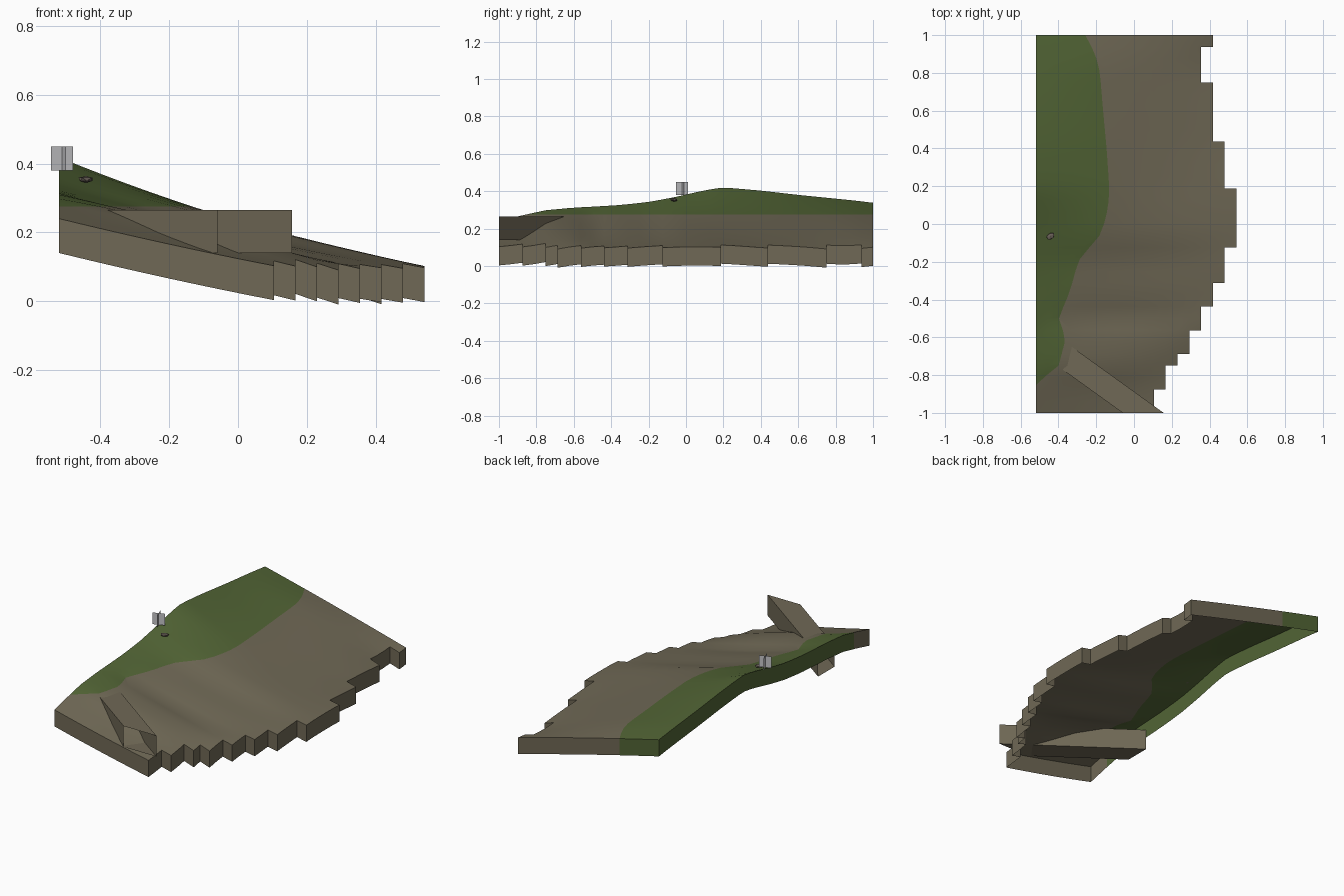
import bpy, bmesh, math, random
from mathutils import Vector, Matrix

if "Cube" in bpy.data.objects:
    bpy.data.objects.remove(bpy.data.objects["Cube"], do_unlink=True)


def material(name, rgb):
    m = bpy.data.materials.new(name)
    m.use_nodes = True
    m.diffuse_color = (*rgb, 1)
    bsdf = m.node_tree.nodes["Principled BSDF"]
    bsdf.inputs["Base Color"].default_value = (*rgb, 1)
    bsdf.inputs["Roughness"].default_value = 0.9
    return m


EARTH = material("earth brown", (0.16, 0.14, 0.092))
GRASS = material("grass green", (0.085, 0.13, 0.036))
PALE = material("pale grey", (0.55, 0.55, 0.57))
STONE = material("stone grey brown", (0.14, 0.115, 0.095))


def add_object(name, bm, *mats):
    me = bpy.data.meshes.new(name)
    bm.to_mesh(me)
    bm.free()
    ob = bpy.data.objects.new(name, me)
    bpy.context.collection.objects.link(ob)
    for m in mats:
        me.materials.append(m)
    return ob


# Hill profile stations: y, height at the high edge, sag, x of the low edge
STATIONS = [
    (-1, .24, .004, .105), (-.87, .272, 0, .165), (-.75, .298, -.016, .22),
    (-.6, .312, -.006, .3), (-.5, .317, .024, .35), (-.35, .326, .012, .42),
    (-.2, .342, .021, .49), (-.05, .37, .008, .535), (.1, .405, .022, .54),
    (.2, .42, .029, .525), (.4, .403, .014, .46), (.6, .38, 0, .42),
    (.8, .36, -.014, .37), (.9, .35, -.013, .375), (1, .338, -.004, .41)]
X0, CELL, LOW, GRASS_LINE, SKIRT = -.52, 1 / 16, .103, .275, .1


def height(x, y):
    for a, b in zip(STATIONS, STATIONS[1:]):
        if y <= b[0]:
            break
    f = (y - a[0]) / (b[0] - a[0])
    top, sag, edge = (p + (q - p) * f for p, q in zip(a[1:], b[1:]))
    t = (x - X0) / (edge - X0)
    return top + (LOW - top) * t - 4 * sag * t * (1 - t)


# Terrain sheet: rows of square cells with a stepped low side
# (number of rows, cells per row)
STEPS = [(2, 10), (2, 11), (1, 12), (2, 13), (2, 14), (2, 15),
         (3, 16), (5, 17), (4, 16), (5, 15), (3, 14), (1, 15)]
bm = bmesh.new()
grid = {}


def corner(i, j):
    if (i, j) not in grid:
        x, y = X0 + i * CELL, -1 + j * CELL
        grid[i, j] = bm.verts.new((x, y, height(x, y)))
    return grid[i, j]


row = 0
for rows, cells in STEPS:
    for j in range(row, row + rows):
        for i in range(cells):
            bm.faces.new([corner(i, j), corner(i + 1, j),
                          corner(i + 1, j + 1), corner(i, j + 1)])
    row += rows

# Cut the sheet along the grass line, then hang a skirt from its border
bmesh.ops.triangulate(bm, faces=bm.faces[:])
bmesh.ops.bisect_plane(bm, geom=bm.verts[:] + bm.edges[:] + bm.faces[:],
                       dist=1e-5, plane_co=(0, 0, GRASS_LINE), plane_no=(0, 0, 1))
border = [e for e in bm.edges if e.is_boundary]
skirt = bmesh.ops.extrude_edge_only(bm, edges=border)
for v in skirt["geom"]:
    if isinstance(v, bmesh.types.BMVert):
        v.co.z -= SKIRT
bmesh.ops.recalc_face_normals(bm, faces=bm.faces[:])
if sum(f.normal.z for f in bm.faces) < 0:
    bmesh.ops.reverse_faces(bm, faces=bm.faces[:])
for f in bm.faces:
    f.material_index = int(max(v.co.z for v in f.verts) > GRASS_LINE + 1e-4)
hill = add_object("hillside", bm, EARTH, GRASS)
bpy.context.view_layer.objects.active = hill
hill.select_set(True)
bpy.ops.object.shade_smooth_by_angle(angle=math.radians(35))

# Square open tunnel crossing the hill at an angle
bm = bmesh.new()
SLOPE = -.72
loops = []
for at_front in (True, False):
    ring = []
    for x, z in ((-.06, .14), (.157, .14), (.157, .265), (-.06, .265)):
        p = (x, -1, z) if at_front else (X0, -1 + SLOPE * (X0 - x), z)
        ring.append(bm.verts.new(p))
    loops.append(ring)
for k in range(4):
    n = (k + 1) % 4
    bm.faces.new([loops[0][k], loops[0][n], loops[1][n], loops[1][k]])
bmesh.ops.recalc_face_normals(bm, faces=bm.faces[:])
add_object("tunnel", bm, EARTH)

# Crossed upright cards on the ridge
bm = bmesh.new()
for angle in (20, 110):
    d = Vector((math.cos(math.radians(angle)), math.sin(math.radians(angle)), 0)) * .0346
    c = Vector((-.512, -.022, 0))
    lo, hi = Vector((0, 0, .38)), Vector((0, 0, .45))
    bm.faces.new([bm.verts.new(p) for p in (c - d + lo, c + d + lo, c + d + hi, c - d + hi)])
add_object("crossed_cards", bm, PALE)

# Small faceted rock
random.seed(4)
bm = bmesh.new()
bmesh.ops.create_icosphere(bm, subdivisions=1, radius=1)
for v in bm.verts:
    v.co *= random.uniform(.85, 1.1)
bmesh.ops.transform(bm, verts=bm.verts[:], matrix=Matrix.Translation((-.442, -.064, .354))
                    @ Matrix.Rotation(math.radians(35), 4, "Z")
                    @ Matrix.Diagonal((.026, .018, .011, 1)))
add_object("rock", bm, STONE)
